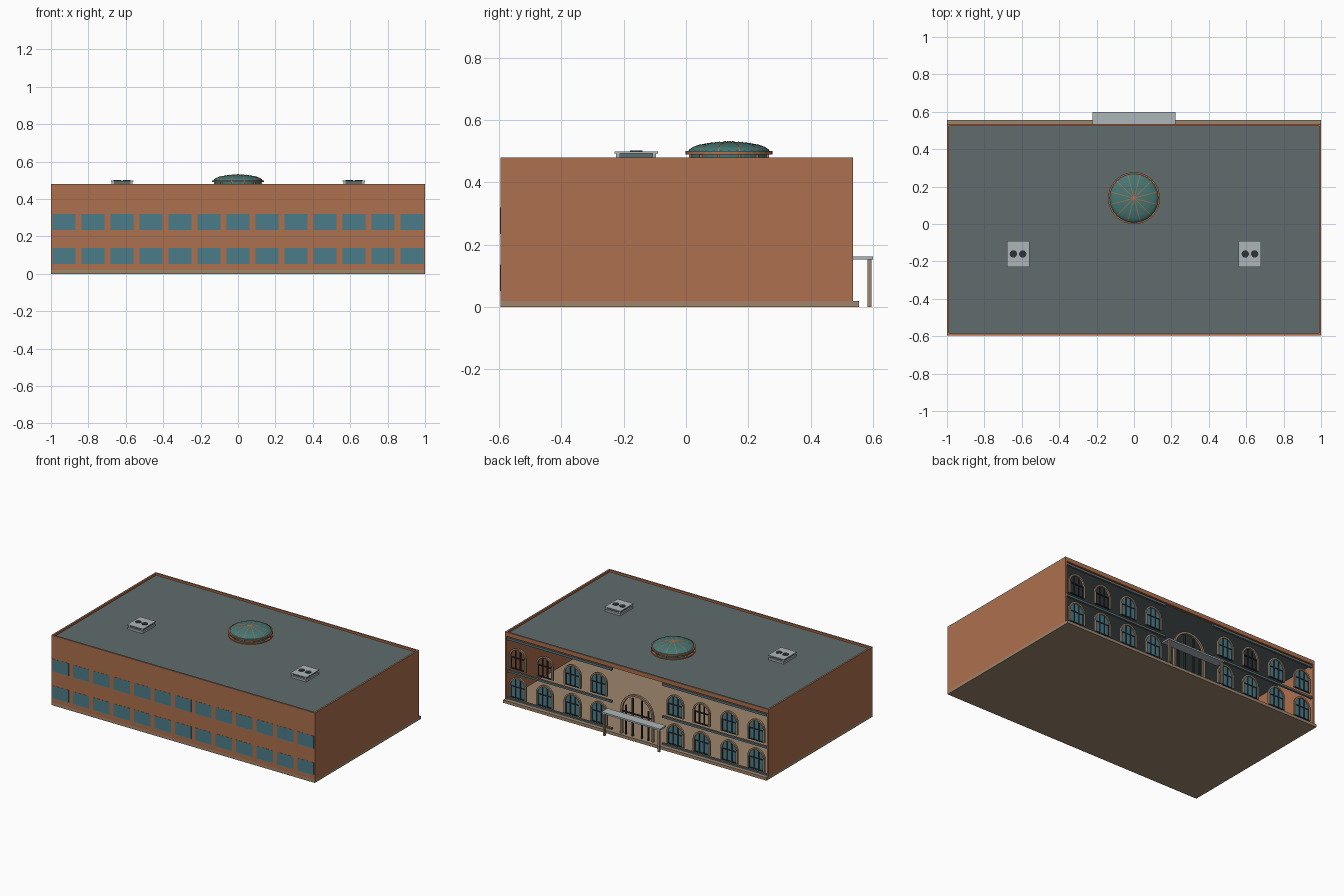
import bpy, bmesh, math
from mathutils import Vector

old = bpy.data.objects.get("Cube")
if old:
    bpy.data.objects.remove(old, do_unlink=True)


def material(name, r, g, b):
    m = bpy.data.materials.new(name)
    m.use_nodes = True
    m.diffuse_color = (r, g, b, 1)
    m.node_tree.nodes["Principled BSDF"].inputs["Base Color"].default_value = (r, g, b, 1)
    return m


BRICK = material("brick", .42, .16, .075)
SLATE = material("slate", .115, .15, .155)
STONE = material("tan stone", .34, .24, .155)
GLASS = material("blue glass", .07, .20, .25)
DOME = material("teal dome glass", .06, .18, .17)
METAL = material("light grey metal", .42, .47, .49)
DARK = material("dark metal", .027, .032, .04)


def finish(name, bm, mat):
    bmesh.ops.recalc_face_normals(bm, faces=bm.faces)
    me = bpy.data.meshes.new(name)
    bm.to_mesh(me)
    bm.free()
    me.materials.append(mat)
    ob = bpy.data.objects.new(name, me)
    bpy.context.scene.collection.objects.link(ob)
    return ob


def box(name, x, y, z, mat):
    """Box from three (low, high) ranges."""
    bm = bmesh.new()
    bmesh.ops.create_cube(bm, size=1)
    for v in bm.verts:
        v.co = [a + (c + .5) * (b - a) for c, (a, b) in zip(v.co, (x, y, z))]
    return finish(name, bm, mat)


def lathe(name, profile, centre, steps, mat):
    """Spin (radius, z) points around a vertical axis."""
    bm = bmesh.new()
    vs = [bm.verts.new((r, 0, z)) for r, z in profile]
    es = [bm.edges.new(p) for p in zip(vs, vs[1:])]
    bmesh.ops.spin(bm, geom=vs + es, cent=(0, 0, 0), axis=(0, 0, 1),
                   angle=math.tau, steps=steps)
    bmesh.ops.remove_doubles(bm, verts=bm.verts, dist=.0001)
    bmesh.ops.translate(bm, verts=bm.verts, vec=(centre[0], centre[1], 0))
    return finish(name, bm, mat)


def arch_points(x, z0, width, height, steps=12):
    r = width / 2
    spring = z0 + height - r
    arc = [(x + r * math.cos(math.pi * i / steps), spring + r * math.sin(math.pi * i / steps))
           for i in range(steps + 1)]
    return [(x + r, z0)] + arc + [(x - r, z0)]


def arch_pane(name, x, z0, width, height, y, mat):
    bm = bmesh.new()
    face = bm.faces.new([bm.verts.new((px, y[0], pz)) for px, pz in arch_points(x, z0, width, height)])
    ext = bmesh.ops.extrude_face_region(bm, geom=[face])
    bmesh.ops.translate(bm, vec=(0, y[1] - y[0], 0),
                        verts=[g for g in ext["geom"] if isinstance(g, bmesh.types.BMVert)])
    return finish(name, bm, mat)


def arch_frame(name, x, z0, width, height, rim, y, mat):
    bm = bmesh.new()
    outer = arch_points(x, z0, width, height)
    inner = arch_points(x, z0, width - 2 * rim, height - rim)
    loops = [[bm.verts.new((px, d, pz)) for px, pz in pts]
             for pts, d in ((outer, y[0]), (outer, y[1]), (inner, y[1]), (inner, y[0]))]
    n = len(outer)
    for k in range(4):
        a, b = loops[k], loops[(k + 1) % 4]
        for i in range(n - 1):
            bm.faces.new((a[i], a[i + 1], b[i + 1], b[i]))
    for i in (0, n - 1):
        bm.faces.new([l[i] for l in loops])
    return finish(name, bm, mat)


# Shell: plinth, three walls, roof slab and the lintel over the open facade
FRONT, BACK, TOP, T = -.595, .535, .48, .012
box("plinth", (-1, 1), (FRONT, .555), (0, .02), STONE)
box("front_wall", (-1, 1), (FRONT, FRONT + T), (.02, TOP), BRICK)
for side, s in (("left", 1), ("right", -1)):
    box(side + "_wall", sorted((s, s * (1 - T))), (FRONT + T, BACK), (.02, TOP), BRICK)
box("facade_lintel", (-1 + T, 1 - T), (BACK - T, BACK), (.452, TOP), BRICK)
box("roof_slab", (-1 + T, 1 - T), (FRONT + T, BACK - T), (.448, .467), SLATE)

# Window panes along the front wall
for row, z in (("lower", .052), ("upper", .235)):
    for i in range(13):
        x = -.93 + i * .155
        box(f"front_{row}_pane", (x - .062, x + .062), (FRONT - .001, FRONT + .003),
            (z, z + .085), GLASS)

# Arched windows across the facade; a few of the upper ones are unglazed
unglazed = (.905, .70, -.49)
for row, z in (("lower", .042), ("upper", .24)):
    for x in [s * c for s in (1, -1) for c in (.29, .49, .70, .905)]:
        arch_frame(f"{row}_window_surround", x, z, .13, .148, .011, (.522, BACK), STONE)
        if row == "lower" or x not in unglazed:
            arch_pane(f"{row}_window_glass", x, z, .11, .138, (.525, .528), GLASS)
        for dx, h in ((-.052, .08), (-.018, .13), (.018, .13), (.052, .08)):
            box(f"{row}_window_mullion", (x + dx - .003, x + dx + .003), (.522, .533), (z, z + h), DARK)
        for dz in (0, .075):
            box(f"{row}_window_bar", (x - .055, x + .055), (.522, .533), (z + dz, z + dz + .006), DARK)

# Horizontal string courses on both wings
for s in (1, -1):
    for z, h in ((.024, .010), (.208, .014), (.428, .016)):
        box("string_course", sorted((s * .19, s * .985)), (.52, .534), (z, z + h), SLATE)

# Entrance arch, bars, canopy and posts
arch_frame("entrance_surround", 0, .02, .25, .29, .014, (.52, BACK), STONE)
for dx, h in ((-.085, .20), (-.035, .26), (.035, .26), (.085, .20)):
    box("entrance_bar", (dx - .004, dx + .004), (.522, .533), (.02, .02 + h), DARK)
box("entrance_transom", (-.11, .11), (.522, .533), (.17, .177), DARK)
box("canopy", (-.222, .222), (BACK, .60), (.152, .163), METAL)
for s in (1, -1):
    box("canopy_post", (s * .208 - .007, s * .208 + .007), (.582, .595), (0, .152), STONE)

# Roof dome: drum, rim, glass cap and ribs
C = (0, .138)
cap = [(.132 * math.cos(a), .497 + .034 * math.sin(a))
       for a in [math.pi / 2 * i / 6 for i in range(7)]]
lathe("dome_drum", [(.125, .467), (.125, .492)], C, 32, DOME)
lathe("dome_rim", [(.12, .49), (.139, .49), (.139, .500), (.12, .500)], C, 32, BRICK)
lathe("dome_base", [(.139, .467), (.139, .474), (.12, .474)], C, 32, BRICK)
dome = lathe("dome_glass", cap, C, 32, DOME)
for p in dome.data.polygons:
    p.use_smooth = True
for i in range(12):
    a = math.tau * (i + .5) / 12
    out, across = Vector((math.cos(a), math.sin(a), 0)), Vector((-math.sin(a), math.cos(a), 0))
    bm = bmesh.new()
    pairs = [[bm.verts.new(Vector((*C, z + .0015)) + out * r + across * w) for w in (-.002, .002)]
             for r, z in cap]
    for p, q in zip(pairs, pairs[1:]):
        bm.faces.new((p[0], p[1], q[1], q[0]))
    finish("dome_rib", bm, BRICK)
    post = Vector((*C, 0)) + out * .128
    box("drum_post", (post.x - .004, post.x + .004), (post.y - .004, post.y + .004),
        (.467, .492), BRICK)

# Rooftop ventilation units
for s in (1, -1):
    x, y = s * .62, -.16
    box("vent_base", (x - .058, x + .058), (y - .07, y + .07), (.467, .48), METAL)
    box("vent_louvre", (x - .05, x + .05), (y - .058, y + .058), (.48, .493), SLATE)
    for dx in (-.05, .05):
        for dy in (-.058, .058):
            box("vent_corner", (x + dx - .006, x + dx + .006), (y + dy - .006, y + dy + .006),
                (.48, .493), METAL)
    box("vent_top", (x - .06, x + .06), (y - .07, y + .07), (.493, .499), METAL)
    for dx in (-.025, .025):
        lathe("vent_fan", [(.02, .498), (.02, .502), (0, .502)], (x + dx, y), 12, DARK)
